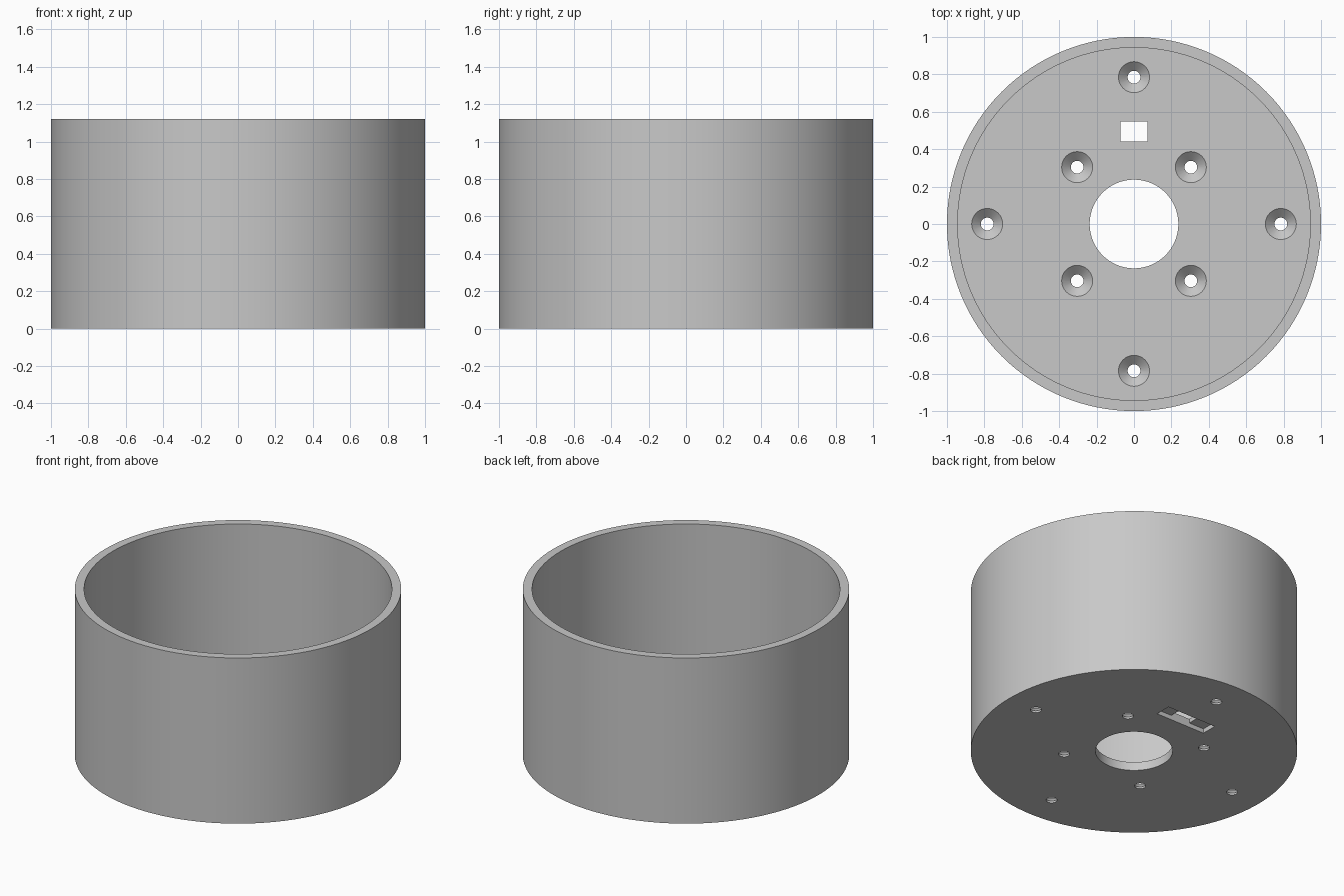
import bpy
import bmesh
from math import radians, tau
from mathutils import Matrix, Vector

cube = bpy.data.objects.get("Cube")
if cube:
    bpy.data.objects.remove(cube)

RADIUS, HEIGHT, WALL, FLOOR = 1.0, 1.12, 0.057, 0.058
BORE = 0.237
SLOT_Y = 0.495

grey = bpy.data.materials.new("plain grey")
grey.use_nodes = True
colour = (0.58, 0.58, 0.58, 1)
grey.diffuse_color = colour
grey.node_tree.nodes["Principled BSDF"].inputs["Base Color"].default_value = colour


def make_object(name, bm):
    bmesh.ops.recalc_face_normals(bm, faces=bm.faces[:])
    mesh = bpy.data.meshes.new(name)
    bm.to_mesh(mesh)
    bm.free()
    mesh.materials.append(grey)
    obj = bpy.data.objects.new(name, mesh)
    bpy.context.collection.objects.link(obj)
    return obj


def lathe(name, profile, steps, centre=(0, 0, 0), closed=True):
    """Revolve a profile of (radius, z) points around a vertical axis."""
    bm = bmesh.new()
    verts = [bm.verts.new((r, 0, z)) for r, z in profile]
    edges = [bm.edges.new(pair) for pair in zip(verts, verts[1:])]
    if closed:
        edges.append(bm.edges.new((verts[-1], verts[0])))
    bmesh.ops.spin(bm, geom=verts + edges, cent=(0, 0, 0), axis=(0, 0, 1),
                   angle=tau, steps=steps, use_duplicate=False)
    bmesh.ops.remove_doubles(bm, verts=bm.verts[:], dist=1e-5)
    bmesh.ops.translate(bm, verts=bm.verts[:], vec=centre)
    return make_object(name, bm)


def box(name, size, centre):
    bm = bmesh.new()
    bmesh.ops.create_cube(bm, size=1, matrix=Matrix.Translation(centre)
                          @ Matrix.Diagonal(Vector(size)).to_4x4())
    return make_object(name, bm)


# Open round housing with a central bore through the floor
inner = RADIUS - WALL
housing = lathe("round_housing", [
    (BORE, 0), (RADIUS, 0), (RADIUS, HEIGHT),
    (inner, HEIGHT), (inner, FLOOR), (BORE, FLOOR)], 128)

# Countersunk screw holes: four near the wall, four around the bore
outer, near = 0.785, 0.304
spots = [(outer, 0), (-outer, 0), (0, outer), (0, -outer)]
spots += [(sx * near, sy * near) for sx in (-1, 1) for sy in (-1, 1)]
screw = [(0, -0.05), (0.034, -0.05), (0.034, 0.013),
         (0.083, FLOOR), (0.083, 0.1), (0, 0.1)]
cutters = [lathe("screw_hole_cutter", screw, 32, (x, y, 0), closed=False)
           for x, y in spots]

# Cable opening through the floor, with a wider recess underneath
cutters.append(box("cable_opening_cutter", (0.144, 0.108, 0.3), (0, SLOT_Y, 0)))
cutters.append(box("slot_recess_cutter", (0.37, 0.108, 0.06), (0, SLOT_Y, 0)))

bpy.ops.object.select_all(action="DESELECT")
housing.select_set(True)
bpy.context.view_layer.objects.active = housing
for cutter in cutters:
    cutter.hide_render = True
    cut = housing.modifiers.new("cut", "BOOLEAN")
    cut.operation = "DIFFERENCE"
    cut.solver = "EXACT"
    cut.object = cutter
    bpy.ops.object.modifier_apply(modifier=cut.name)
    bpy.data.objects.remove(cutter)

bpy.ops.object.shade_smooth_by_angle(angle=radians(30))
